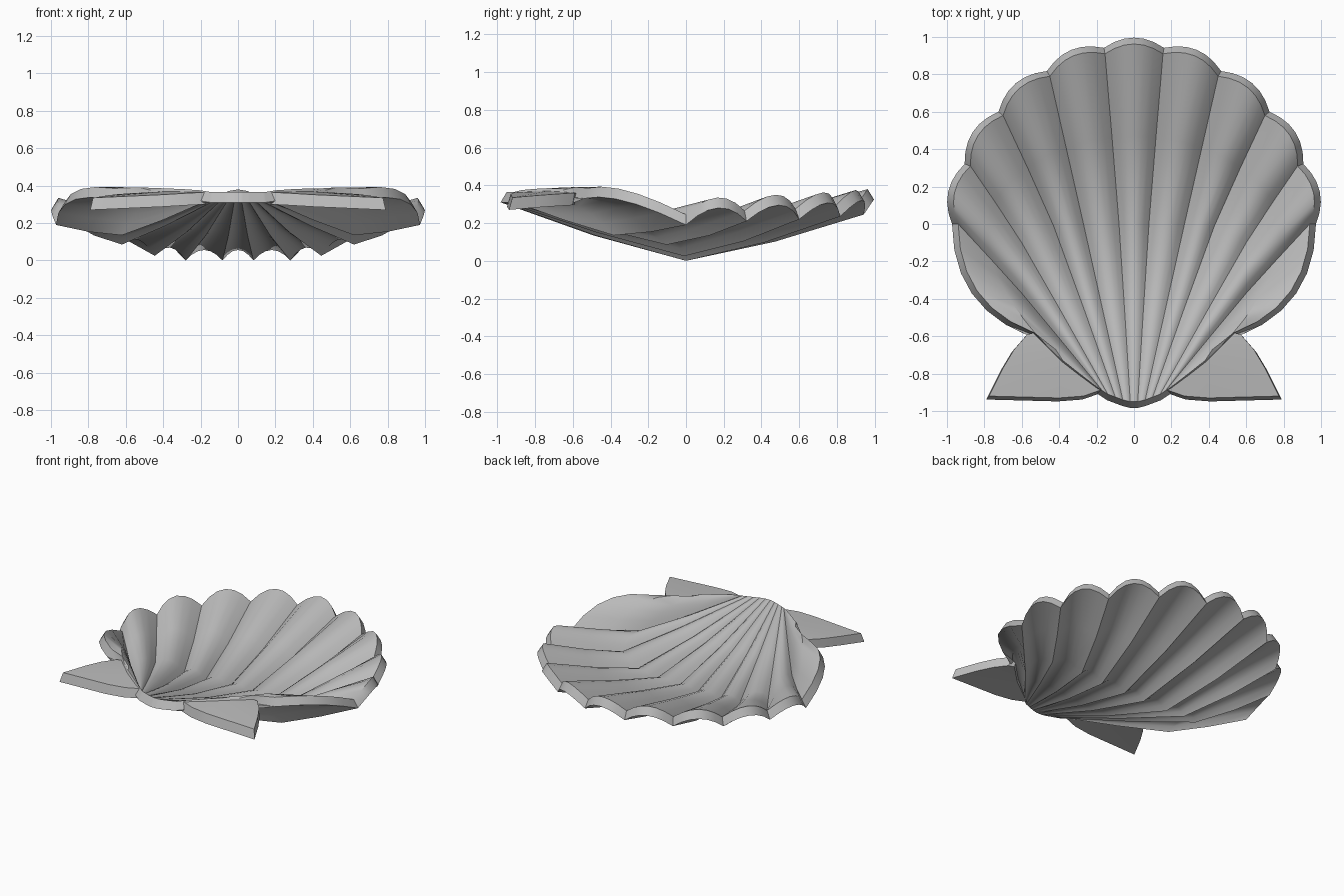
import bpy
import bmesh
import math
from mathutils import Vector

cube = bpy.data.objects.get("Cube")
if cube:
    bpy.data.objects.remove(cube, do_unlink=True)

GREY = (0.5, 0.5, 0.5, 1.0)
shell_grey = bpy.data.materials.new("shell_grey")
shell_grey.diffuse_color = GREY
shell_grey.use_nodes = True
shell_grey.node_tree.nodes["Principled BSDF"].inputs["Base Color"].default_value = GREY

# Creases of one half, from the middle outwards: hinge, middle, rim
CREASES = [
    ((.02, -.95, .365), (.08, 0, .055), (.155, .91, .30)),
    ((.06, -.94, .365), (.27, 0, .055), (.45, .79, .29)),
    ((.10, -.925, .365), (.43, -.01, .08), (.70, .58, .275)),
    ((.14, -.91, .365), (.60, -.1, .14), (.875, .31, .265)),
    ((.17, -.89, .37), (.60, -.37, .19), (.94, 0, .245)),
    ((.20, -.87, .375), (.38, -.73, .385), (.54, -.58, .36)),
]
ROWS = 4          # steps from hinge to rim
STEPS = 6         # steps across a lobe
FLARE = 1.035     # the underside is a little wider than the inside
THICK = 0.055


def flip(p):
    return Vector((-p[0], p[1], p[2]))


def crease_point(crease, t):
    """Point on a crease, between a polyline and a parabola."""
    a, b, c = (Vector(p) for p in crease)
    line = a.lerp(b, 2 * t) if t < .5 else b.lerp(c, 2 * t - 1)
    curve = a * (2 * t - 1) * (t - 1) + b * 4 * t * (1 - t) + c * t * (2 * t - 1)
    return line.lerp(curve, .3)


def under(p):
    return Vector((p.x * FLARE, p.y * FLARE, p.z - THICK))


def finish(bm, name):
    bmesh.ops.recalc_face_normals(bm, faces=bm.faces)
    mesh = bpy.data.meshes.new(name)
    bm.to_mesh(mesh)
    bm.free()
    mesh.materials.append(shell_grey)
    obj = bpy.data.objects.new(name, mesh)
    bpy.context.collection.objects.link(obj)
    bpy.ops.object.select_all(action='DESELECT')
    obj.select_set(True)
    bpy.context.view_layer.objects.active = obj
    bpy.ops.object.shade_smooth_by_angle(angle=math.radians(32))
    return obj


# Fluted bowl: arched lobes between the creases
def row_points(t):
    half = [crease_point(c, t) for c in CREASES]
    ends = [flip(p) for p in reversed(half)] + half
    points = []
    for a, b in zip(ends, ends[1:]):
        chord = b - a
        out = Vector((-chord.y, chord.x, 0)) * .17 * t ** 4
        rise = Vector((0, 0, .08 * min(1, 1.4 * t)))
        for k in range(STEPS):
            s = k / STEPS
            points.append(a.lerp(b, s) + (out + rise) * 4 * s * (1 - s))
    return points + [ends[-1]]


bm = bmesh.new()
rows = [row_points(r / ROWS) for r in range(ROWS + 1)]
inside = [[bm.verts.new(p) for p in row] for row in rows]
outside = [[bm.verts.new(under(p)) for p in row] for row in rows]
for grid in (inside, outside):
    for lo, hi in zip(grid, grid[1:]):
        for k in range(len(lo) - 1):
            bm.faces.new((lo[k], lo[k + 1], hi[k + 1], hi[k]))


def border(grid):
    return (grid[0] + [row[-1] for row in grid[1:]]
            + grid[-1][-2::-1] + [row[0] for row in grid[-2:0:-1]])


rim_in, rim_out = border(inside), border(outside)
for k in range(len(rim_in)):
    bm.faces.new((rim_in[k - 1], rim_in[k], rim_out[k], rim_out[k - 1]))
# Swap crossing lobes' directions so that the rim bulges outwards
finish(bm, "shell_bowl")

# Ears beside the hinge
EAR = [(.38, -.73, .37), (.17, -.885, .365), (.27, -.92, .36), (.40, -.93, .352),
       (.775, -.92, .335), (.70, -.77, .348), (.64, -.67, .355),
       (.57, -.59, .36), (.53, -.58, .36)]


def build_ear(name, mirrored):
    bm = bmesh.new()
    top = [Vector(p) for p in EAR]
    low = [Vector((p.x * 1.02, p.y * 1.02, p.z - .065)) for p in top]
    if mirrored:
        top, low = [flip(p) for p in top], [flip(p) for p in low]
    top = [bm.verts.new(p) for p in top]
    low = [bm.verts.new(p) for p in low]
    for ring in (top, low):
        for k in range(1, len(ring) - 1):
            bm.faces.new((ring[0], ring[k], ring[k + 1]))
    for k in range(len(top)):
        bm.faces.new((top[k - 1], top[k], low[k], low[k - 1]))
    finish(bm, name)


build_ear("left_ear", False)
build_ear("right_ear", True)
